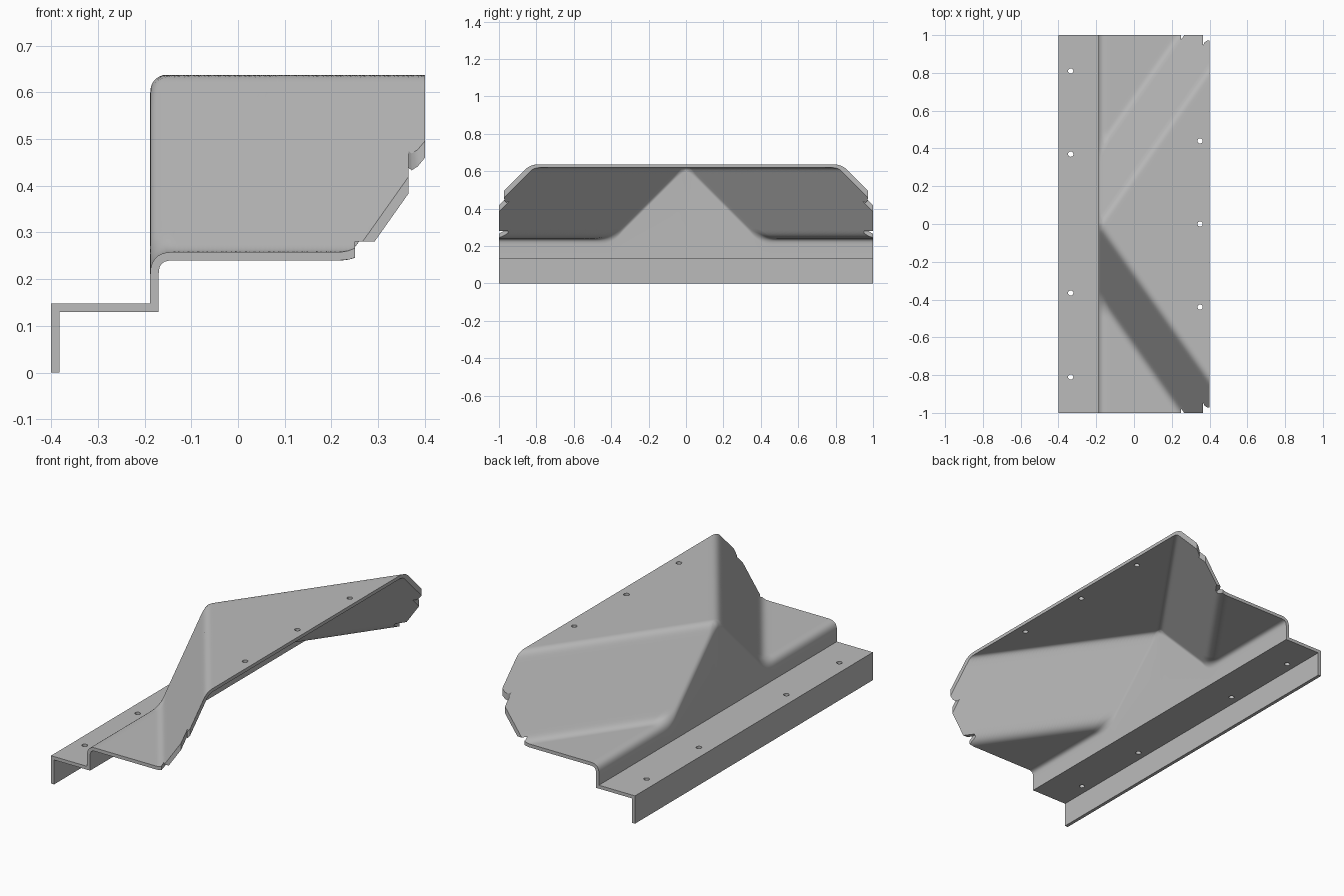
import bpy, bmesh, math

if "Cube" in bpy.data.objects:
    bpy.data.objects.remove(bpy.data.objects["Cube"])

# Main dimensions of the folded sheet
THICK = 0.018
X_WALL, X_END = -0.188, 0.43
Z_TOP, Z_LOW, Z_STEP = 0.637, 0.258, 0.148
K = math.sqrt(2)                 # plan direction of the diagonal folds
G = math.sqrt(1 + K * K)         # steepness of the sloping panels
R = 0.047                        # bend radius
T = R * math.tan(math.radians(30))
ROWS, COLS, Y_MAX = 200, 56, 1.025

metal = bpy.data.materials.new("grey_metal")
metal.diffuse_color = (0.5, 0.5, 0.5, 1)
metal.use_nodes = True
metal.node_tree.nodes["Principled BSDF"].inputs["Base Color"].default_value = metal.diffuse_color


def smooth(a, b, v):
    u = min(1, max(0, (v - a) / (b - a)))
    return u * u * (3 - 2 * u)


def height(x, y):
    """Upper sheet: raised triangle, sloping panel, low panel, with round bends."""
    p = (abs(y) - K * (x - X_WALL)) / G
    foot = (Z_TOP - Z_LOW) / G
    if p < -T:
        return Z_TOP
    if p < T / 2:
        return Z_TOP - R + math.sqrt(R * R - (p + T) ** 2)
    if p < foot - T / 2:
        return Z_TOP - G * p
    if p < foot + T:
        return Z_LOW + R - math.sqrt(R * R - (foot + T - p) ** 2)
    return Z_LOW


def section(y):
    """Profile across the sheet: lip, step, wall, rounded fold, upper sheet."""
    pts = [(-0.4, 0), (-0.4, Z_STEP), (X_WALL, Z_STEP)]
    t = 0.03 - 0.008 * smooth(0, 0.08, abs(y)) + 0.026 * smooth(0.33, 0.46, abs(y))
    z0 = height(X_WALL, y)
    m = (height(X_WALL + 0.01, y) - z0) / 0.01
    xe = X_WALL + t / math.sqrt(1 + m * m)
    ze = height(xe, y)
    for i in range(8):
        u = i / 7
        a, b, c = (1 - u) ** 2, 2 * u * (1 - u), u * u
        pts.append(((a + b) * X_WALL + c * xe, a * (z0 - t) + b * z0 + c * ze))
    for i in range(1, COLS + 1):
        x = xe + (X_END - xe) * i / COLS
        pts.append((x, height(x, y)))
    return pts


def make_object(name, bm):
    mesh = bpy.data.meshes.new(name)
    bm.to_mesh(mesh)
    bm.free()
    ob = bpy.data.objects.new(name, mesh)
    bpy.context.collection.objects.link(ob)
    return ob


def add_prism(bm, outline, z0, z1):
    low = [bm.verts.new((x, y, z0)) for x, y in outline]
    high = [bm.verts.new((x, y, z1)) for x, y in outline]
    n = len(outline)
    faces = [bm.faces.new(low[::-1]), bm.faces.new(high)]
    for i in range(n):
        j = (i + 1) % n
        faces.append(bm.faces.new((low[i], low[j], high[j], high[i])))
    bmesh.ops.recalc_face_normals(bm, faces=faces)


def apply_boolean(ob, cutter, operation):
    mod = ob.modifiers.new("cut", 'BOOLEAN')
    mod.operation = operation
    mod.solver = 'EXACT'
    mod.object = cutter
    bpy.ops.object.modifier_apply(modifier=mod.name)
    bpy.data.objects.remove(cutter)


# Folded sheet surface
bm = bmesh.new()
rows = []
for j in range(ROWS + 1):
    y = Y_MAX * (2 * j / ROWS - 1)
    rows.append([bm.verts.new((x, y, z)) for x, z in section(y)])
for r0, r1 in zip(rows, rows[1:]):
    for i in range(len(r0) - 1):
        bm.faces.new((r0[i], r0[i + 1], r1[i + 1], r1[i]))
panel = make_object("folded_panel", bm)
panel.data.materials.append(metal)
bpy.context.view_layer.objects.active = panel
panel.select_set(True)

# Sheet thickness, on the inner side
mod = panel.modifiers.new("thickness", 'SOLIDIFY')
mod.thickness = THICK
mod.offset = -1
mod.use_even_offset = True
bpy.ops.object.modifier_apply(modifier=mod.name)

# Trim to the outline with a rounded notch at each far corner
half = [(-0.5, 1), (0.365, 1), (0.365, 0.945), (0.372, 0.96), (0.385, 0.97), (0.4, 0.973)]
outline = half + [(x, -y) for x, y in reversed(half)]
bm = bmesh.new()
add_prism(bm, outline, -0.1, 1)
trim = make_object("trim_cutter", bm)
trim.hide_render = True
apply_boolean(panel, trim, 'INTERSECT')

# Screw holes and the small relief slots at the foot of the slopes
bm = bmesh.new()
holes = [(-0.335, y) for y in (-0.81, -0.365, 0.37, 0.81)]
holes += [(0.35, y) for y in (-0.44, 0, 0.44)]
for hx, hy in holes:
    ring = [(hx + 0.014 * math.cos(a * math.tau / 20), hy + 0.014 * math.sin(a * math.tau / 20))
            for a in range(20)]
    add_prism(bm, ring, 0.05, 0.8)
for s in (-1, 1):
    add_prism(bm, [(0.25, s * 0.953), (0.33, s * 0.953), (0.33, s * 1.05), (0.25, s * 1.05)],
              0.2, 0.28)
cutter = make_object("hole_cutter", bm)
cutter.hide_render = True
apply_boolean(panel, cutter, 'DIFFERENCE')

bpy.ops.object.shade_smooth_by_angle(angle=math.radians(30))
